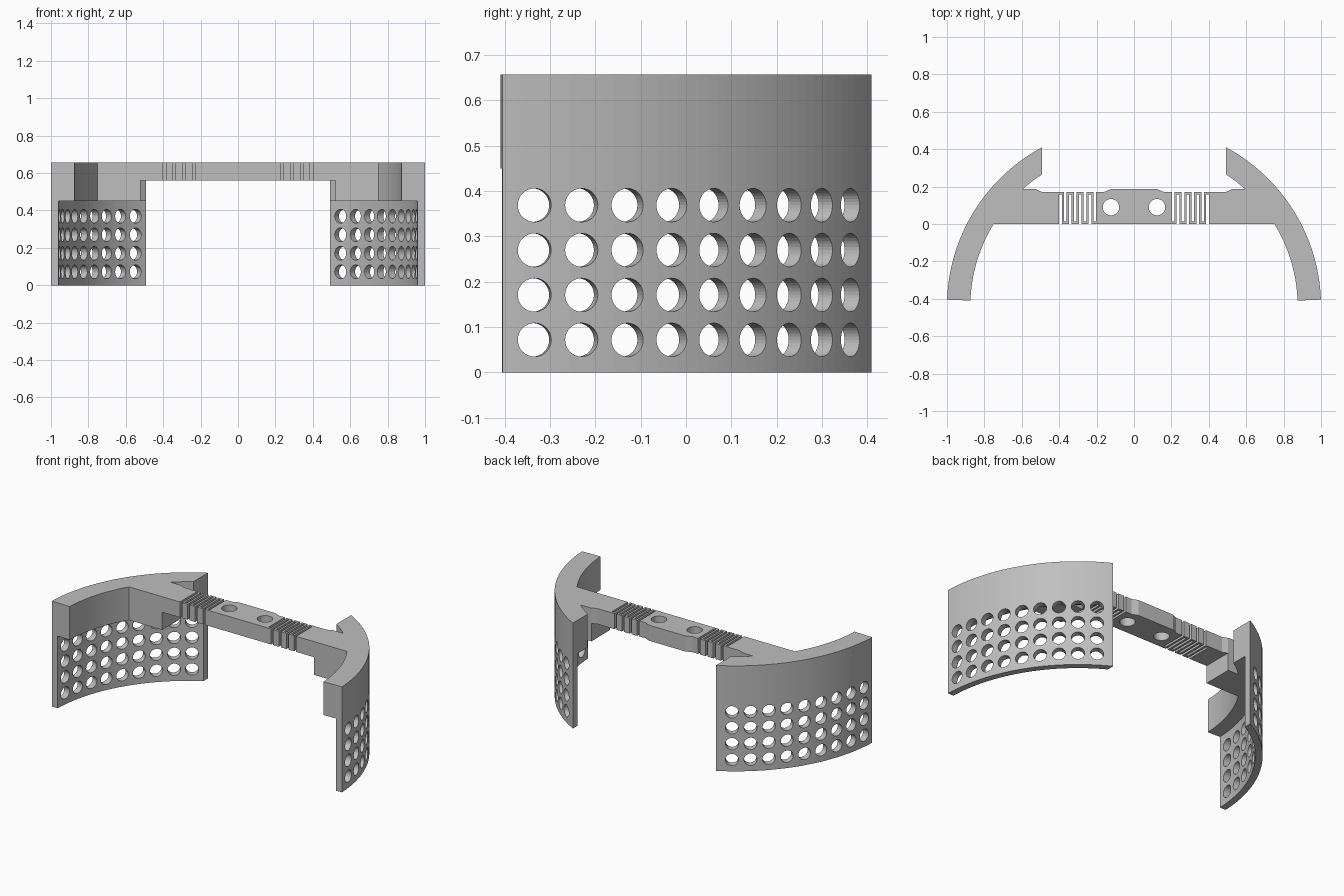
import bpy, bmesh
from math import sin, cos, asin, acos, radians
from mathutils import Matrix, Vector

cube = bpy.data.objects.get("Cube")
if cube:
    bpy.data.objects.remove(cube, do_unlink=True)

grey = bpy.data.materials.new("light grey plastic")
grey.use_nodes = True
COLOUR = (0.52, 0.52, 0.52, 1)
grey.diffuse_color = COLOUR
grey.node_tree.nodes["Principled BSDF"].inputs["Base Color"].default_value = COLOUR

# Shared dimensions
CX, CY = 0.035, -0.44            # centre of the curved side pieces
R_OUT, R_WALL, R_IN = 0.965, 0.925, 0.84
START = radians(2.1)
TIP_X = 0.493
TOP, BEAM_Z, ARM_Z = 0.657, 0.56, 0.45
ROOT_X, BACK, RAISED = 0.522, 0.171, 0.186


def add_object(name, bm):
    bmesh.ops.recalc_face_normals(bm, faces=bm.faces)
    mesh = bpy.data.meshes.new(name)
    bm.to_mesh(mesh)
    bm.free()
    mesh.materials.append(grey)
    ob = bpy.data.objects.new(name, mesh)
    bpy.context.collection.objects.link(ob)
    return ob


def prism(name, outline, z0, z1):
    bm = bmesh.new()
    face = bm.faces.new([bm.verts.new((x, y, z0)) for x, y in outline])
    ext = bmesh.ops.extrude_face_region(bm, geom=[face])
    verts = [v for v in ext["geom"] if isinstance(v, bmesh.types.BMVert)]
    bmesh.ops.translate(bm, verts=verts, vec=(0, 0, z1 - z0))
    return add_object(name, bm)


def drill(ob, holes, radius, depth):
    """Cut a round hole for each (centre, axis) pair."""
    bm = bmesh.new()
    for centre, axis in holes:
        turn = Vector(axis).to_track_quat("Z", "Y").to_matrix().to_4x4()
        bmesh.ops.create_cone(bm, cap_ends=True, segments=32, radius1=radius,
                              radius2=radius, depth=depth,
                              matrix=Matrix.Translation(centre) @ turn)
    cutter = add_object("hole_cutter", bm)
    cutter.hide_render = True
    mod = ob.modifiers.new("holes", "BOOLEAN")
    mod.operation, mod.solver, mod.object = "DIFFERENCE", "EXACT", cutter
    bpy.context.view_layer.update()
    graph = bpy.context.evaluated_depsgraph_get()
    mesh = bpy.data.meshes.new_from_object(ob.evaluated_get(graph))
    ob.modifiers.clear()
    ob.data = mesh
    bpy.data.objects.remove(cutter, do_unlink=True)


def arc(radius, a0, a1, steps=40):
    angles = [a0 + (a1 - a0) * i / steps for i in range(steps + 1)]
    return [(CX + radius * cos(a), CY + radius * sin(a)) for a in angles]


def tip_angle(radius):
    return acos((TIP_X - CX) / radius)


def height_angle(y):
    return asin((y - CY) / R_IN)


outer = arc(R_OUT, START, tip_angle(R_OUT))

# Thick curved arm, with the beam root growing from its inner face
arm = outer + arc(R_IN, tip_angle(R_IN), height_angle(RAISED), 12)
arm += [(ROOT_X, RAISED), (ROOT_X, 0)]
arm += arc(R_IN, height_angle(0), START, 24)

# Thin curved wall hanging below the arm
wall = outer + arc(R_WALL, tip_angle(R_WALL), START)

for side, s in (("left", 1), ("right", -1)):
    prism(side + "_arm", [(s * x, y) for x, y in arm], ARM_Z, TOP)
    panel = prism(side + "_perforated_wall", [(s * x, y) for x, y in wall], 0, ARM_Z)
    holes = []
    for col in range(9):
        a = radians(6.3 + 6.25 * col)
        for row in range(4):
            z = 0.072 + 0.099 * row
            holes.append(((s * (CX + 0.945 * cos(a)), CY + 0.945 * sin(a), z),
                          (s * cos(a), sin(a), 0)))
    drill(panel, holes, 0.037, 0.12)

# Cross beam: slots from alternate edges form the two springs
SLOT, WEB = 0.007, 0.013
front_slots = [0.2355 + 0.0525 * i for i in range(4)]
half = [(0.0, 0.0)]
for x in front_slots:
    half += [(x - SLOT, 0), (x - SLOT, BACK - WEB), (x + SLOT, BACK - WEB), (x + SLOT, 0)]
half += [(ROOT_X, 0), (ROOT_X, RAISED - 0.002), (0.49, BACK)]
for x in reversed([f - 0.026 for f in front_slots]):
    half += [(x + SLOT, BACK), (x + SLOT, WEB), (x - SLOT, WEB), (x - SLOT, BACK)]
half += [(0.16, BACK), (0.125, RAISED), (0.0, RAISED)]
outline = half + [(-x, y) for x, y in reversed(half[1:-1])]
beam = prism("spring_cross_beam", outline, BEAM_Z, TOP)
drill(beam, [((s * 0.123, 0.09, 0.61), (0, 0, 1)) for s in (-1, 1)], 0.044, 0.3)
